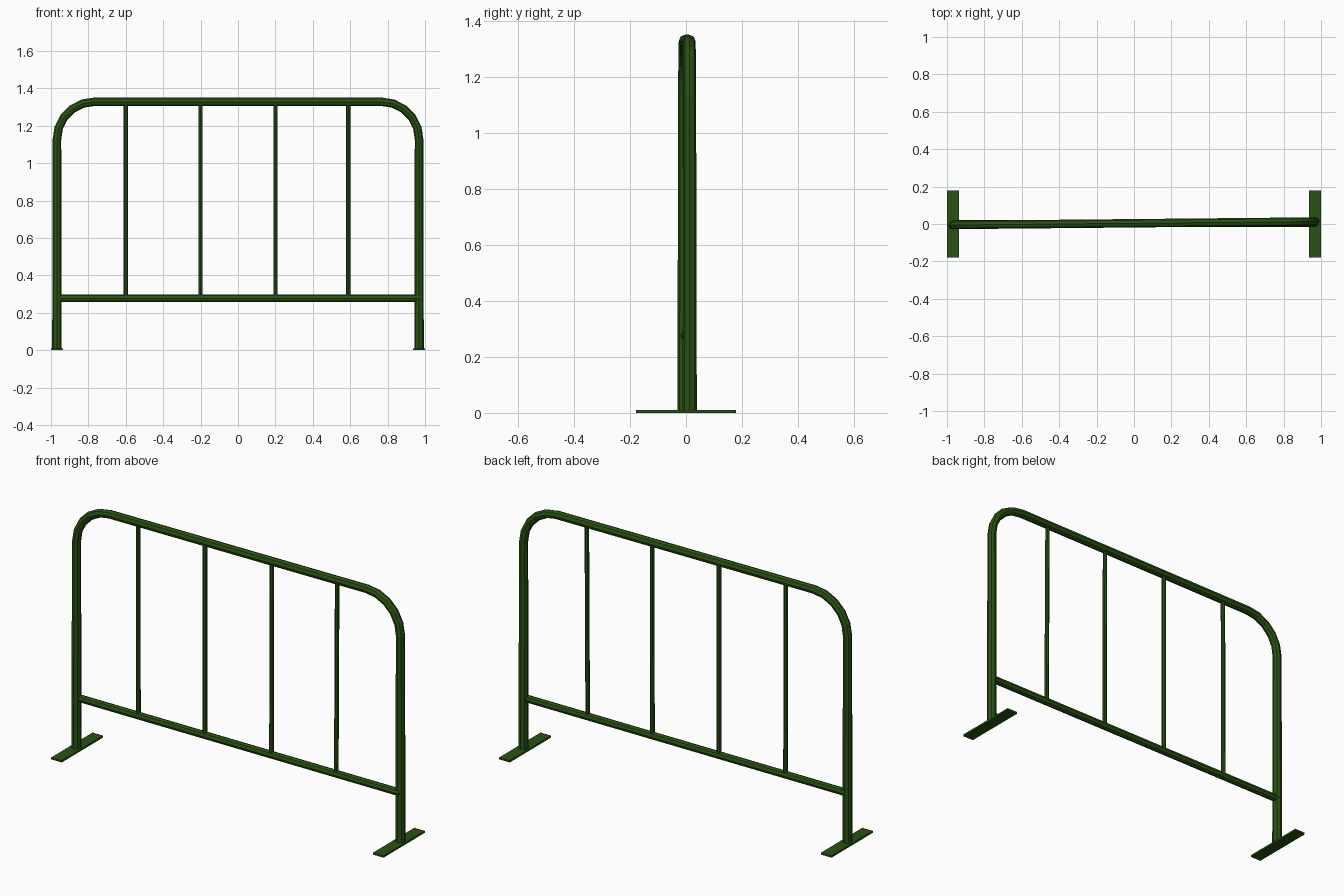
import bpy
from math import sin, cos, pi

if "Cube" in bpy.data.objects:
    bpy.data.objects.remove(bpy.data.objects["Cube"])

paint = bpy.data.materials.new("green_paint")
paint.diffuse_color = (0.022, 0.085, 0.006, 1)
paint.use_nodes = True
paint.node_tree.nodes["Principled BSDF"].inputs["Base Color"].default_value = paint.diffuse_color


def tube(name, points, radii, resolution):
    """Faceted capped tube swept along a polyline, turned into a mesh."""
    curve = bpy.data.curves.new(name, 'CURVE')
    curve.dimensions = '3D'
    curve.bevel_depth = 1.0
    curve.bevel_resolution = resolution      # sides = 4 + 2 * resolution
    curve.use_fill_caps = True
    spline = curve.splines.new('POLY')
    spline.points.add(len(points) - 1)
    for p, co, r in zip(spline.points, points, radii):
        p.co = (*co, 1)
        p.radius = r
    spline.use_smooth = False
    obj = bpy.data.objects.new(name, curve)
    bpy.context.collection.objects.link(obj)
    bpy.ops.object.select_all(action='DESELECT')
    obj.select_set(True)
    bpy.context.view_layer.objects.active = obj
    bpy.ops.object.convert(target='MESH')
    obj = bpy.context.object
    obj.name = name
    obj.data.materials.clear()
    obj.data.materials.append(paint)
    return obj


def frame_y(x):
    # the frame stands very slightly skewed across the feet
    return 0.004 + 0.0095 * x


# Bent outer frame: two posts, rounded corners and top rail
half_w, top, bend, steps = 0.968, 1.328, 0.2, 5
side = [(half_w, 0.005)]
for i in range(steps + 1):
    a = i / steps * pi / 2
    side.append((half_w - bend + bend * cos(a), top - bend + bend * sin(a)))
outline = side + [(-x, z) for x, z in reversed(side)]
tube("outer_frame",
     [(x, frame_y(x), z) for x, z in outline],
     [0.0255 - 0.003 * z / top for x, z in outline], 2)

# Lower rail
tube("lower_rail", [(-0.968, 0.0, 0.277), (0.975, 0.005, 0.277)],
     [0.02, 0.02], 2)

# Upright bars
for i, x in enumerate((-0.6, -0.2, 0.2, 0.59)):
    tube(f"upright_bar_{i + 1}", [(x, 0.002, 0.277), (x, frame_y(x), top)],
         [0.0115, 0.0115], 2)

# Flat feet
for label, s in (("left", -1), ("right", 1)):
    bpy.ops.mesh.primitive_cube_add(size=1, location=(s * 0.968, 0, 0.005))
    foot = bpy.context.object
    foot.name = f"{label}_foot"
    foot.scale = (0.064, 0.356, 0.01)
    foot.data.materials.append(paint)
